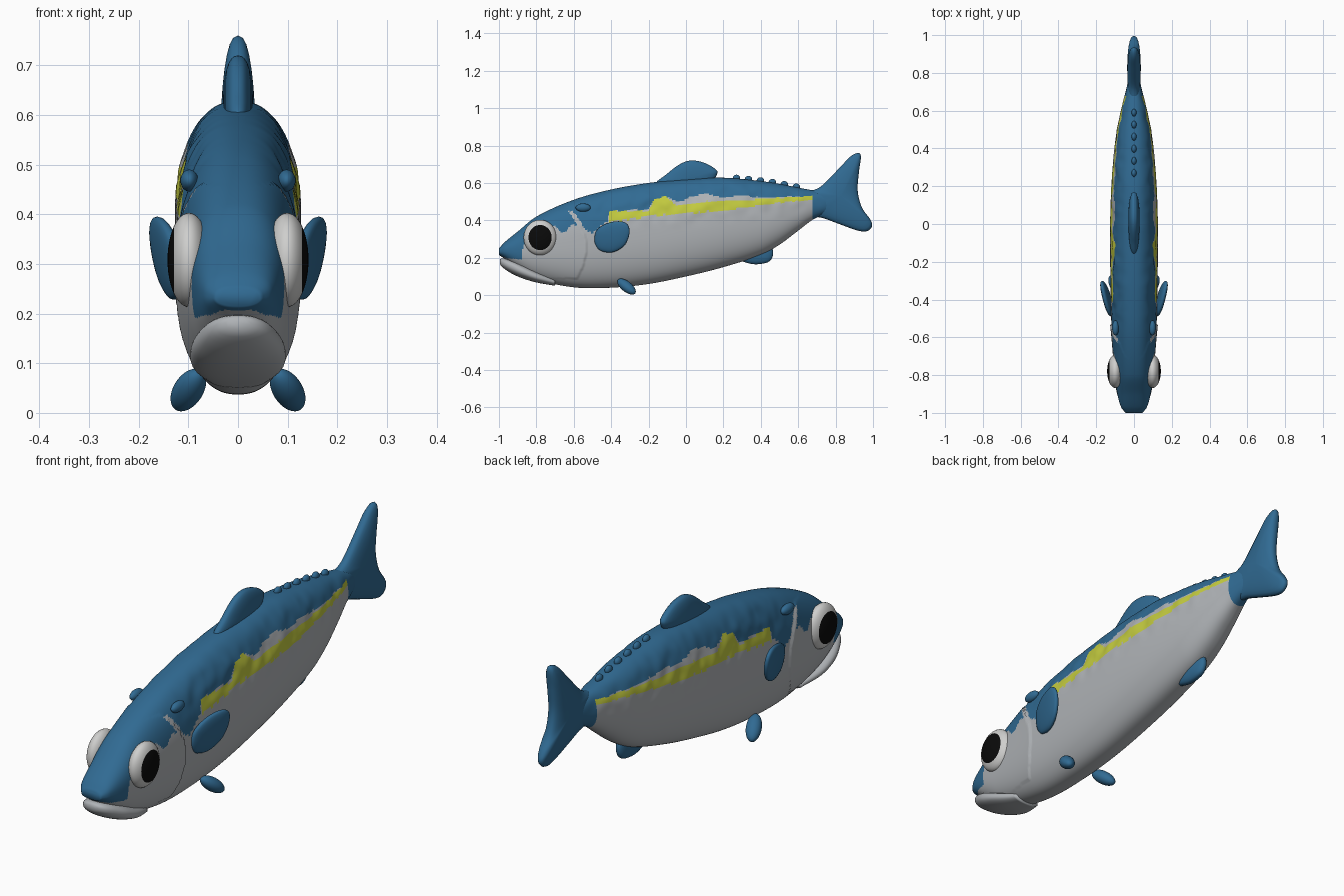
import bpy, bmesh, math
from mathutils import Vector, Matrix, noise

cube = bpy.data.objects.get("Cube")
if cube:
    bpy.data.objects.remove(cube, do_unlink=True)


def material(name, rgb):
    m = bpy.data.materials.new(name)
    m.use_nodes = True
    m.diffuse_color = (*rgb, 1)
    m.node_tree.nodes["Principled BSDF"].inputs["Base Color"].default_value = (*rgb, 1)
    return m


BLUE = material("back blue", (0.03, 0.145, 0.29))
GREY = material("belly silver", (0.43, 0.45, 0.47))
YELLOW = material("stripe yellow", (0.55, 0.6, 0.05))
WHITE = material("eye white", (0.62, 0.62, 0.61))
BLACK = material("pupil black", (0.003, 0.003, 0.003))


def finish(name, bm, mats):
    """Turn a bmesh into a smooth shaded object."""
    bmesh.ops.recalc_face_normals(bm, faces=bm.faces)
    for f in bm.faces:
        f.smooth = True
    mesh = bpy.data.meshes.new(name)
    bm.to_mesh(mesh)
    bm.free()
    for m in mats:
        mesh.materials.append(m)
    ob = bpy.data.objects.new(name, mesh)
    bpy.context.collection.objects.link(ob)
    return ob


def sample(keys, y, col=1, smooth=True):
    """Value of one table column at y, smooth or straight between rows."""
    y = min(max(y, keys[0][0]), keys[-1][0])
    i = next(k for k in range(len(keys) - 1) if y <= keys[k + 1][0])
    a, b = keys[i], keys[i + 1]
    h = b[0] - a[0]
    t = (y - a[0]) / h
    if not smooth:
        return a[col] + (b[col] - a[col]) * t
    p, n = keys[max(i - 1, 0)], keys[min(i + 2, len(keys) - 1)]
    ma = (b[col] - p[col]) / (b[0] - p[0]) * h
    mb = (n[col] - a[col]) / (n[0] - a[0]) * h
    return ((2*t**3 - 3*t*t + 1) * a[col] + (t**3 - 2*t*t + t) * ma
            + (3*t*t - 2*t**3) * b[col] + (t**3 - t*t) * mb)


def loft(keys, rows, sides, power, relief=None):
    """Skin rounded cross-sections; columns are y, bottom, top, half width."""
    bm = bmesh.new()
    rings = []
    for r in range(rows + 1):
        y = keys[0][0] + (keys[-1][0] - keys[0][0]) * r / rows
        lo, hi, w = (sample(keys, y, c) for c in (1, 2, 3))
        ring = []
        for s in range(sides):
            a = math.tau * (s + 0.5) / sides
            c, d = math.cos(a), math.sin(a)
            x = math.copysign(abs(c) ** (2 / power), c) * w
            z = (lo + hi) / 2 + math.copysign(abs(d) ** (2 / power), d) * (hi - lo) / 2
            if relief:
                x *= 1 + relief(x, y, z) / 0.12
            ring.append(bm.verts.new((x, y, z)))
        rings.append(ring)
    for p, q in zip(rings, rings[1:]):
        for s in range(sides):
            t = (s + 1) % sides
            bm.faces.new((p[s], p[t], q[t], q[s]))
    bm.faces.new(rings[0])
    bm.faces.new(rings[-1])
    return bm


# Body: y, bottom, top, half width
BODY = [(-1, .215, .25, .045), (-.97, .195, .283, .068), (-.9, .14, .34, .088),
        (-.8, .085, .42, .102), (-.6, .042, .51, .117), (-.4, .04, .565, .123),
        (-.2, .06, .6, .126), (0, .1, .62, .126), (.2, .15, .628, .12),
        (.4, .215, .61, .104), (.5, .27, .595, .09), (.6, .345, .575, .07),
        (.68, .405, .56, .05), (.78, .45, .54, .025)]
# Lower edge of the blue back
BACK_EDGE = [(-1, .205), (-.88, .19), (-.87, .27), (-.78, .33), (-.7, .37), (-.66, .33),
             (-.6, .38), (-.5, .33), (-.42, .4), (-.41, .45), (-.2, .46), (-.17, .51),
             (-.11, .53), (-.05, .5), (.1, .545), (.2, .52), (.3, .535), (.4, .522), (.68, .53)]
# Yellow stripe: y, lower edge, upper edge
STRIPE = [(-.41, .39, .45), (-.2, .42, .45), (-.17, .425, .51), (-.11, .43, .53),
          (-.05, .435, .48), (.1, .445, .5), (.3, .465, .505), (.5, .495, .52), (.68, .51, .53)]


def gill(z):
    return -.53 - 1.6 * (z - .27) ** 2 - .25 * max(z - .3, 0)


def relief(x, y, z):
    """Gill cover step and lumpy scales on the upper flanks."""
    d = gill(z) - y
    step = .007 * math.exp(-d / .08) if d > 0 and .09 < z < .46 else 0
    fade = min(max((z - .36 - .1 * max(y, 0)) / .1, 0), 1) * min(max((y + .6) / .15, 0), 1)
    return step + fade * .009 * noise.noise(Vector((y * 17, z * 17, abs(x) * 3)))


def body_colour(y, z):
    if y > .68:
        return 0
    jag = .006 * noise.noise(Vector((y * 30, 0, 0)))
    if y > -.41 and sample(STRIPE, y, 1, False) < z - jag < sample(STRIPE, y, 2, False):
        return 2
    if z < .45 and abs(y - gill(z)) < .014:
        return 1
    return 0 if z - jag > sample(BACK_EDGE, y, 1, False) else 1


bm = loft(BODY, 260, 136, 2.35, relief)
for f in bm.faces:
    c = f.calc_center_median()
    f.material_index = body_colour(c.y, c.z)
finish("body", bm, [BLUE, GREY, YELLOW])

# Lower jaw with its lip
JAW = [(-.995, .165, .192, .025), (-.98, .148, .197, .05), (-.94, .12, .192, .075),
       (-.88, .092, .168, .094), (-.8, .068, .13, .092), (-.7, .05, .09, .06)]
finish("lower_jaw", loft(JAW, 30, 40, 2.3), [GREY])


def fin(name, outline, centre, thick, offset=lambda y, z: 0):
    """Puffed flat fin from a y, z outline around a centre."""
    n, steps, rings_n = len(outline), 5, 8
    loop = []
    for i in range(n):
        p = [Vector(outline[(i + k) % n]) for k in (-1, 0, 1, 2)]
        for s in range(steps):
            t = s / steps
            loop.append(.5 * (2 * p[1] + (p[2] - p[0]) * t
                        + (2*p[0] - 5*p[1] + 4*p[2] - p[3]) * t * t
                        + (3*p[1] - p[0] - 3*p[2] + p[3]) * t ** 3))
    bm = bmesh.new()
    mid = Vector(centre)

    def vert(q, x):
        return bm.verts.new((x + offset(q.x, q.y), q.x, q.y))

    rings = []
    for k in range(1, 2 * rings_n):
        a = math.pi * k / (2 * rings_n)
        rings.append([vert(mid + (q - mid) * math.sin(a),
                           thick * math.copysign(abs(math.cos(a)) ** .8, math.cos(a))
                           if k != rings_n else 0) for q in loop])
    m = len(loop)
    for p, q in zip(rings, rings[1:]):
        for s in range(m):
            t = (s + 1) % m
            bm.faces.new((p[s], p[t], q[t], q[s]))
    for ring, x in ((rings[0], thick), (rings[-1], -thick)):
        tip = vert(mid, x)
        for s in range(m):
            bm.faces.new((ring[s], ring[(s + 1) % m], tip))
    return finish(name, bm, [BLUE])


# Fins on the centre line
fin("tail_fin", [(.64, .54), (.72, .58), (.82, .68), (.88, .742), (.92, .76), (.935, .74),
                 (.925, .66), (.918, .56), (.94, .47), (.985, .405), (.995, .37), (.97, .343),
                 (.92, .345), (.82, .38), (.74, .41), (.64, .44)], (.83, .53), .036)
fin("dorsal_fin", [(-.16, .59), (-.1, .65), (-.03, .702), (.03, .72), (.1, .707), (.16, .672),
                   (.165, .645), (.13, .61), (0, .58)], (.03, .63), .03)
fin("anal_fin", [(.27, .2), (.31, .178), (.37, .165), (.44, .177), (.465, .215), (.455, .26),
                 (.4, .28), (.31, .25)], (.38, .22), .026)


def blob(name, centre, radii, mats, turn=Matrix()):
    bm = bmesh.new()
    bmesh.ops.create_uvsphere(bm, u_segments=48, v_segments=24, radius=1)
    if len(mats) > 1:                       # cap around the pole is the pupil
        for f in bm.faces:
            f.material_index = int(f.calc_center_median().z > math.cos(math.pi / 4))
    bm.transform(Matrix.Translation(centre) @ turn @ Matrix.Diagonal((*radii, 1)))
    return finish(name, bm, mats)


# Paired parts
for side, word in ((1, "left"), (-1, "right")):
    fin(word + "_pectoral_fin",
        [(-.49, .3), (-.475, .35), (-.42, .385), (-.35, .395), (-.31, .375), (-.303, .325),
         (-.33, .265), (-.39, .23), (-.45, .235), (-.48, .26)], (-.39, .31), .02,
        lambda y, z, s=side: s * (.142 + .22 * (y + .4) + .14 * (z - .31)))
    outward = Matrix.Rotation(side * math.pi / 2, 4, "Y")
    blob(word + "_eye", (side * .099, -.78, .308), (.095, .088, .043), [WHITE, BLACK], outward)
    along = Vector((side * .035, .075, -.06)).to_track_quat("Z", "Y").to_matrix().to_4x4()
    blob(word + "_pelvic_fin", (side * .1, -.318, .046), (.031, .028, .062), [BLUE], along)
    blob(word + "_brow_bump", (side * .098, -.55, .468), (.018, .04, .022), [BLUE])

# Finlets along the back and the vent bump
for i in range(6):
    y = .27 + .064 * i
    blob("finlet_%d" % (i + 1), (0, y, sample(BODY, y, 2) + .002), (.013, .02, .018), [BLUE])
blob("vent_bump", (0, .545, .333), (.02, .026, .022), [GREY])
